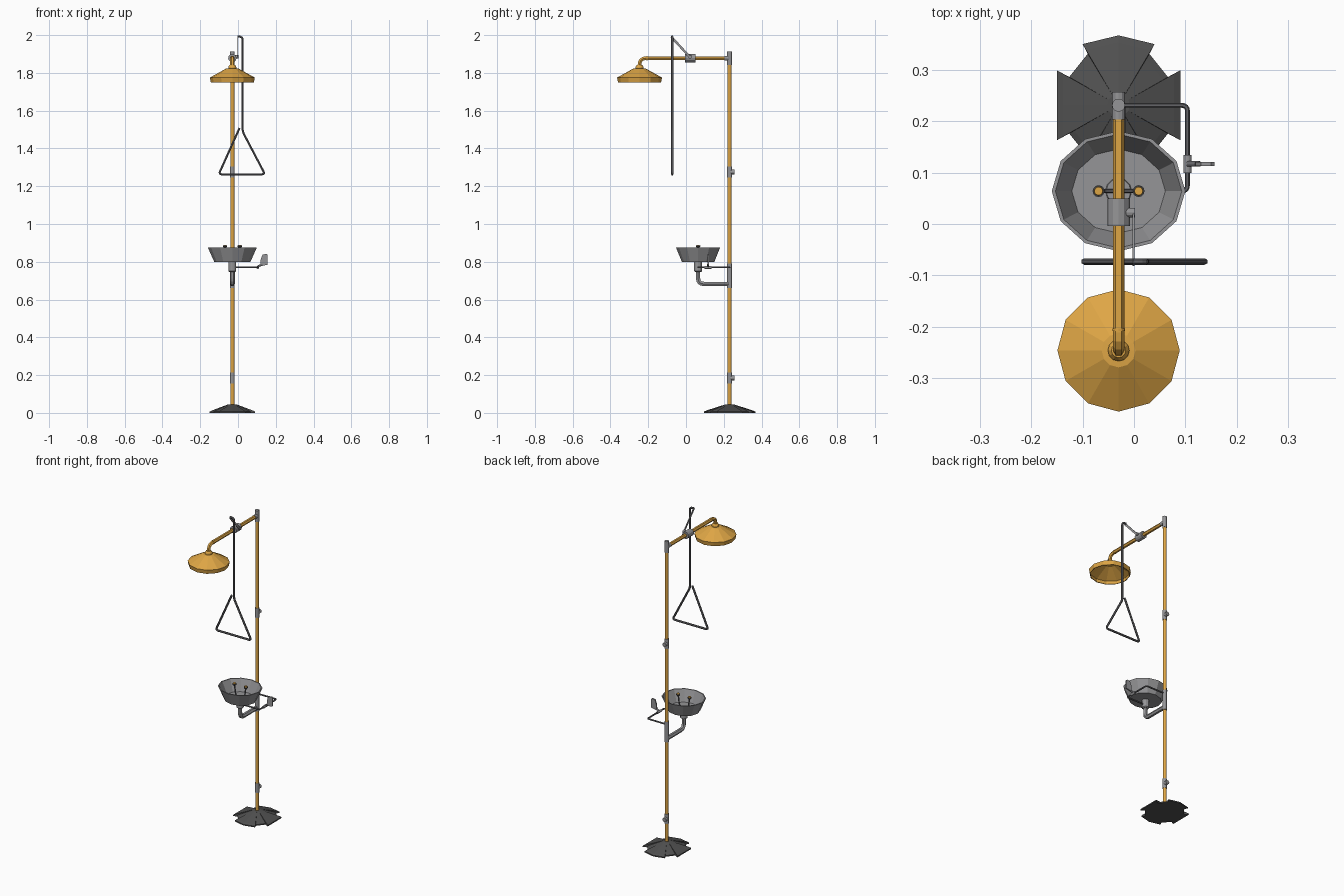
import bpy, bmesh
from math import pi, cos, sin
from mathutils import Vector as V

if "Cube" in bpy.data.objects:
    bpy.data.objects.remove(bpy.data.objects["Cube"])


def material(name, rgb):
    m = bpy.data.materials.new(name)
    m.diffuse_color = (*rgb, 1)
    m.use_nodes = True
    m.node_tree.nodes["Principled BSDF"].inputs["Base Color"].default_value = m.diffuse_color
    return m


ORANGE = material("orange_paint", (0.73, 0.38, 0.06))
GREY = material("grey_metal", (0.3, 0.3, 0.31))
STEEL = material("dark_steel", (0.13, 0.13, 0.14))
BLACK = material("dark_iron", (0.08, 0.08, 0.08))
PX, PY = -0.03, 0.231      # post axis
HY, BY = -0.246, 0.064     # shower head and basin centres


def finish(name, bm, mat):
    bmesh.ops.recalc_face_normals(bm, faces=bm.faces)
    me = bpy.data.meshes.new(name)
    bm.to_mesh(me)
    bm.free()
    ob = bpy.data.objects.new(name, me)
    bpy.context.collection.objects.link(ob)
    me.materials.append(mat)
    return ob


def lathe(name, profile, centre, mat, sides=12, sx=1, sy=1, closed=False):
    """Stack rings of (radius, z); closed joins last ring to first, otherwise ends are capped."""
    bm = bmesh.new()
    rings = [[bm.verts.new((centre[0] + r * sx * cos(2 * pi * i / sides),
                            centre[1] + r * sy * sin(2 * pi * i / sides), z))
              for i in range(sides)] for r, z in profile]
    pairs = list(zip(rings, rings[1:]))
    if closed:
        pairs.append((rings[-1], rings[0]))
    for a, b in pairs:
        for i in range(sides):
            j = (i + 1) % sides
            bm.faces.new((a[i], a[j], b[j], b[i]))
    if not closed:
        bm.faces.new(rings[0])
        bm.faces.new(rings[-1])
    return finish(name, bm, mat)


def rod(name, a, b, r, mat, sides=12):
    a, b = V(a), V(b)
    bm = bmesh.new()
    bmesh.ops.create_cone(bm, cap_ends=True, segments=sides, radius1=r, radius2=r, depth=(b - a).length)
    m = (b - a).to_track_quat('Z', 'Y').to_matrix().to_4x4()
    m.translation = (a + b) / 2
    bm.transform(m)
    return finish(name, bm, mat)


def tube(name, pts, r, bend, mat):
    """Pipe along a path with rounded corners."""
    pts = [V(p) for p in pts]
    path = [pts[0]]
    for p, q, s in zip(pts, pts[1:], pts[2:]):
        a, b = q + (p - q).normalized() * bend, q + (s - q).normalized() * bend
        path += [a * (1 - t) ** 2 + q * 2 * t * (1 - t) + b * t * t for t in (0, .25, .5, .75, 1)]
    path.append(pts[-1])
    cu = bpy.data.curves.new(name, 'CURVE')
    cu.dimensions = '3D'
    cu.bevel_depth, cu.bevel_resolution, cu.use_fill_caps = r, 1, True
    sp = cu.splines.new('POLY')
    sp.points.add(len(path) - 1)
    for sp_pt, p in zip(sp.points, path):
        sp_pt.co = (*p, 1)
    sp.use_smooth = False
    ob = bpy.data.objects.new(name, cu)
    bpy.context.collection.objects.link(ob)
    cu.materials.append(mat)
    return ob


def plate(name, outline, depth, mat):
    """Flat polygon extruded by a vector."""
    bm = bmesh.new()
    f = bm.faces.new([bm.verts.new(p) for p in outline])
    ext = bmesh.ops.extrude_face_region(bm, geom=[f], use_keep_orig=True)
    bmesh.ops.translate(bm, vec=depth, verts=[e for e in ext['geom'] if isinstance(e, bmesh.types.BMVert)])
    return finish(name, bm, mat)


# base: notched foot plate rising to a shallow cone
quarter = [(0.12, 0), (0.12, 0.068), (0.096, 0.055), (0.06, 0.1), (0.07, 0.119)]
foot = quarter + [(0, 0.136)] + [(-x, y) for x, y in quarter[:0:-1]]
foot += [(-x, -y) for x, y in foot]
bm = bmesh.new()
rings = []
for scale, z in ((1, 0), (1, 0.007), (0.9, 0.013), (0, 0.045)):
    rings.append([bm.verts.new((PX + (V((x, y)).normalized() * 0.022 if scale == 0 else V((x, y)) * scale).x,
                                PY + (V((x, y)).normalized() * 0.022 if scale == 0 else V((x, y)) * scale).y, z))
                  for x, y in foot])
for a, b in zip(rings, rings[1:]):
    for i in range(len(foot)):
        j = (i + 1) % len(foot)
        bm.faces.new((a[i], a[j], b[j], b[i]))
bm.faces.new(rings[0])
bm.faces.new(rings[-1])
finish("floor_base", bm, BLACK)

# post and its fittings
rod("post", (PX, PY, 0.03), (PX, PY, 1.9), 0.0105, ORANGE)
for label, z in (("lower", 0.185), ("upper", 1.275)):
    rod(label + "_tee_sleeve", (PX, PY, z - 0.03), (PX, PY, z + 0.03), 0.0127, GREY)
    rod(label + "_tee_stub", (PX, PY, z), (PX, PY + 0.026, z), 0.0125, GREY)
rod("top_tee_sleeve", (PX, PY, 1.842), (PX, PY, 1.913), 0.0127, GREY)
rod("top_tee_stub", (PX, PY, 1.878), (PX, 0.203, 1.878), 0.0127, GREY)
rod("basin_tee_sleeve", (PX, PY, 0.662), (PX, PY, 0.79), 0.0127, GREY)

# overhead arm and shower head (hollow below)
tube("shower_arm", [(PX, PY, 1.878), (PX, HY, 1.878), (PX, HY, 1.835)], 0.0112, 0.036, ORANGE)
rod("arm_joint", (PX, -0.208, 1.878), (PX, -0.203, 1.878), 0.0122, ORANGE)
lathe("shower_collar", [(0.021, 1.82), (0.021, 1.832), (0.014, 1.843)], (PX, HY), ORANGE)
lathe("shower_head", [(0.114, 1.75), (0.119, 1.775), (0.033, 1.823), (0.002, 1.825),
                      (0.002, 1.82), (0.032, 1.818), (0.114, 1.772), (0.110, 1.75)],
      (PX, HY), ORANGE, closed=True)

# valve on the arm with its lever
rod("valve_body", (PX, -0.004, 1.878), (PX, 0.05, 1.878), 0.022, GREY)
rod("valve_stem", (PX, 0.022, 1.885), (0.002, 0.022, 1.885), 0.009, GREY)
plate("valve_lever", [(-0.003, 0.03, 1.882), (-0.003, 0.018, 1.878), (-0.003, -0.082, 1.986),
                      (-0.003, -0.076, 1.998)], (0.004, 0, 0), GREY)

# pull rod bent into a triangle
RY = -0.073
tube("pull_handle", [(-0.002, RY, 1.992), (0.024, RY, 1.992), (0.024, RY, 1.49), (0.143, RY, 1.263),
                     (-0.102, RY, 1.263), (0.008, RY, 1.508)], 0.0063, 0.017, STEEL)

# eyewash basin, drain and supply pipes
lathe("basin", [(0.095, 0.798), (0.130, 0.876), (0.123, 0.876), (0.091, 0.806)][::1] +
      [(0.002, 0.806), (0.002, 0.798)], (PX, BY), GREY, sy=0.9, closed=True)
lathe("drain_disc", [(0.026, 0.805), (0.024, 0.81)], (PX, BY), GREY)
lathe("drain_collar", [(0.0205, 0.8), (0.0205, 0.75), (0.014, 0.745)], (PX, BY), GREY)
tube("drain_pipe", [(PX, BY, 0.76), (PX, BY, 0.683), (PX, PY, 0.683)], 0.013, 0.03, GREY)
for label, s in (("left", -1), ("right", 1)):
    x = PX + s * 0.039
    tube(label + "_nozzle_pipe", [(PX, BY, 0.815), (PX + s * 0.03, BY, 0.815), (x, BY, 0.88)], 0.004, 0.01, STEEL)
    lathe(label + "_nozzle_rim", [(0.006, 0.874), (0.0115, 0.88), (0.0115, 0.886)], (x, BY), BLACK)
    lathe(label + "_nozzle_cap", [(0.009, 0.884), (0.008, 0.89)], (x, BY), ORANGE)
tube("supply_pipe", [(PX, PY, 0.77), (0.104, PY, 0.77), (0.104, BY, 0.77), (PX, BY, 0.77)], 0.0048, 0.012, STEEL)

# push paddle on the supply pipe
rod("paddle_valve", (0.104, 0.099, 0.77), (0.104, 0.134, 0.77), 0.0078, GREY)
rod("paddle_stem", (0.104, 0.117, 0.775), (0.128, 0.117, 0.785), 0.0055, STEEL)
plate("push_paddle", [(0.118, 0.113, 0.777), (0.157, 0.113, 0.784), (0.157, 0.113, 0.836),
                      (0.15, 0.113, 0.842), (0.13, 0.113, 0.838), (0.12, 0.113, 0.812)], (0, 0.008, 0), GREY)

# turn pipe curves into meshes
bpy.ops.object.select_all(action='DESELECT')
for ob in bpy.context.collection.objects:
    if ob.type == 'CURVE':
        ob.select_set(True)
        bpy.context.view_layer.objects.active = ob
bpy.ops.object.convert(target='MESH')
